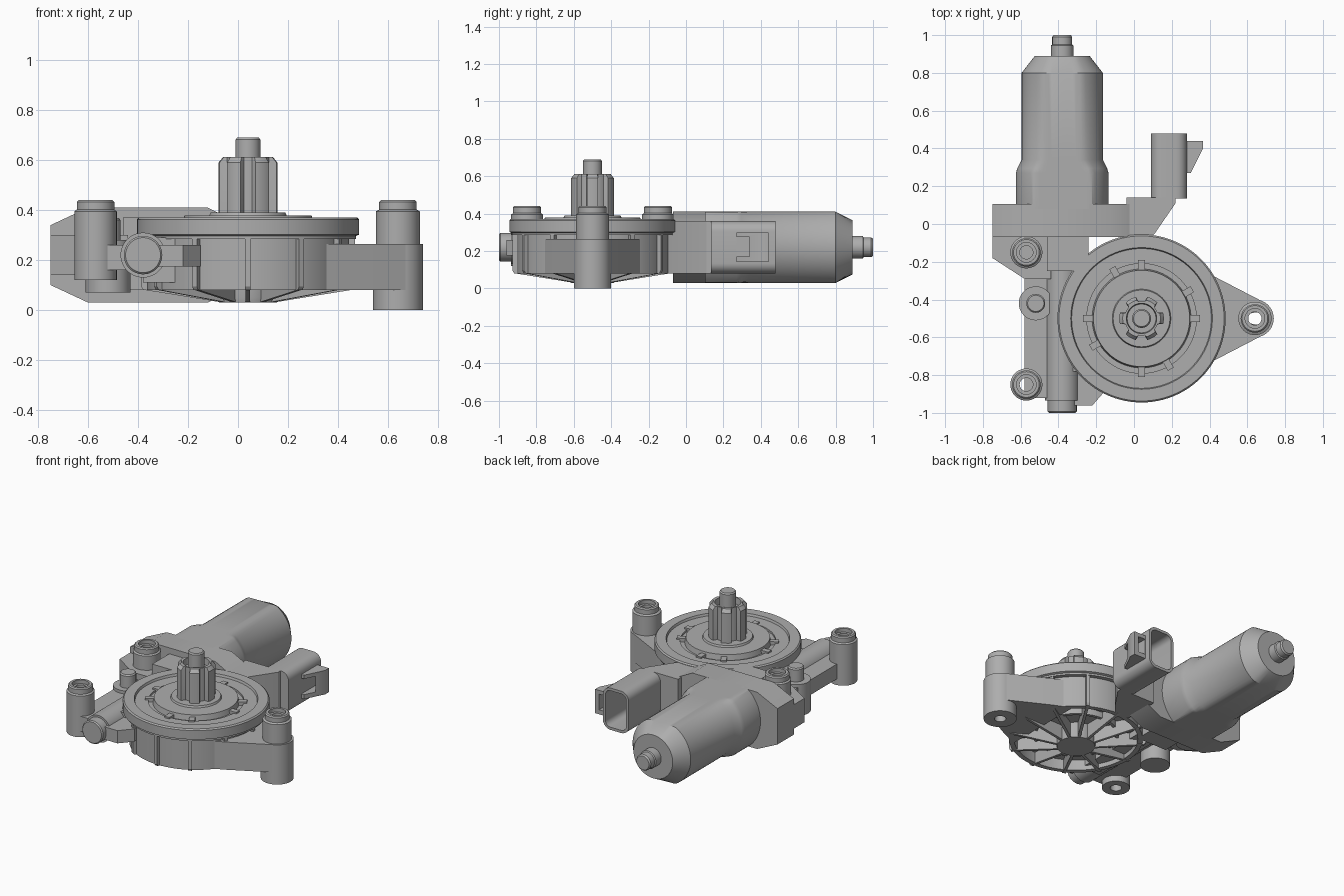
import bpy, bmesh
from math import sin, cos, pi, radians
from mathutils import Vector, Matrix

if "Cube" in bpy.data.objects:
    bpy.data.objects.remove(bpy.data.objects["Cube"])

COLOR = (0.42, 0.42, 0.42, 1)
grey = bpy.data.materials.new("plain grey")
grey.use_nodes = True
grey.diffuse_color = COLOR
grey.node_tree.nodes["Principled BSDF"].inputs["Base Color"].default_value = COLOR

AXIS = Vector((0.04, -0.5, 0))       # gear centre
MOTOR = Vector((-0.38, 0, 0.22))     # motor and worm axis
parts = []


def loft(name, rings, closed=False):
    """Skin equal-length rings; cap the ends unless the loop closes."""
    bm = bmesh.new()
    loops = [[bm.verts.new(p) for p in ring] for ring in rings]
    n = len(rings[0])
    pairs = list(zip(loops, loops[1:]))
    if closed:
        pairs.append((loops[-1], loops[0]))
    else:
        bm.faces.new(loops[0])
        bm.faces.new(loops[-1])
    for a, b in pairs:
        for i in range(n):
            j = (i + 1) % n
            bm.faces.new((a[i], a[j], b[j], b[i]))
    bmesh.ops.recalc_face_normals(bm, faces=bm.faces)
    mesh = bpy.data.meshes.new(name)
    bm.to_mesh(mesh)
    bm.free()
    mesh.materials.append(grey)
    obj = bpy.data.objects.new(name, mesh)
    bpy.context.collection.objects.link(obj)
    parts.append(obj)
    return obj


def lathe(name, profile, origin, along_y=False, closed=False, flat=None, slot=None, seg=72):
    """Turn (radius, height) points; flat limits z, slot limits radius by angle."""
    rings = []
    for r, h in profile:
        ring = []
        for i in range(seg):
            a = 2 * pi * i / seg
            rr = slot(r, a) if slot else r
            u, v = rr * cos(a), rr * sin(a)
            if flat:
                v = max(-flat, min(flat, v))
            ring.append(Vector(origin) + Vector((u, h, v) if along_y else (u, v, h)))
        rings.append(ring)
    return loft(name, rings, closed)


def prism(name, outline, z0, z1):
    return loft(name, [[(x, y, z) for x, y in outline] for z in (z0, z1)])


def box(name, x0, x1, y0, y1, z0, z1):
    return prism(name, [(x0, y0), (x1, y0), (x1, y1), (x0, y1)], z0, z1)


def cut(target, cutter):
    parts.remove(cutter)
    cutter.hide_render = True
    cutter.hide_set(True)
    mod = target.modifiers.new("cut", 'BOOLEAN')
    mod.operation = 'DIFFERENCE'
    mod.solver = 'EXACT'
    mod.object = cutter


def boss(name, x, y, low, r, foot=None):
    """Mounting post with a through hole and a narrower collar."""
    base = foot or (r, low + 0.08)
    lathe(name, [(0.035, low), (base[0], low), base, (r, base[1]), (r, 0.395),
                 (0.075, 0.402), (0.075, 0.433), (0.068, 0.44), (0.052, 0.44),
                 (0.052, 0.415), (0.035, 0.415)], (x, y, 0), closed=True, seg=40)


# Gear housing: rim, recessed top track and dished underside
lathe("gear_housing", [
    (0.01, 0.03), (0.115, 0.03), (0.12, 0.05), (0.12, 0.13), (0.24, 0.13), (0.24, 0.11),
    (0.26, 0.11), (0.26, 0.15), (0.375, 0.15), (0.375, 0.08), (0.405, 0.08), (0.405, 0.285),
    (0.432, 0.285), (0.432, 0.297), (0.445, 0.302), (0.445, 0.362), (0.437, 0.37),
    (0.375, 0.37), (0.37, 0.355), (0.29, 0.355), (0.29, 0.342), (0.262, 0.342),
    (0.255, 0.378), (0.155, 0.378), (0.15, 0.39), (0.01, 0.39)], AXIS, seg=96)

# Ribs under the dish and up the wall, and tabs in the top track
for k in range(12):
    turn = Matrix.Translation(AXIS) @ Matrix.Rotation(radians(30 * k), 4, 'Z')
    web = [(0.1, 0.03), (0.41, 0.08), (0.41, 0.16), (0.1, 0.16)]
    loft("underside_rib", [[turn @ Vector((r, s, z)) for r, z in web] for s in (-0.009, 0.009)])
    wall = [(0.39, 0.08), (0.418, 0.08), (0.428, 0.095), (0.428, 0.29), (0.39, 0.29)]
    loft("wall_rib", [[turn @ Vector((r, s, z)) for r, z in wall] for s in (-0.011, 0.011)])
    if k % 3 != 2:
        tab = [(0.25, 0.34), (0.31, 0.34), (0.31, 0.365), (0.25, 0.365)]
        loft("track_tab", [[turn @ Vector((r, s, z)) for r, z in tab] for s in (-0.018, 0.018)])


# Output pinion with six slots, and its shaft
def pinion_slot(r, a):
    off = (a - radians(30) + pi / 6) % (pi / 3) - pi / 6
    return min(r, 0.09) if abs(off) < radians(13) else r


lathe("pinion", [(0.06, 0.38), (0.118, 0.38), (0.118, 0.59), (0.1, 0.612), (0.08, 0.612),
                 (0.076, 0.57), (0.04, 0.57)], AXIS, slot=pinion_slot)
lathe("output_shaft", [(0.05, 0.4), (0.05, 0.682), (0.043, 0.69)], AXIS, seg=40)

# Motor can with flattened top and bottom, and its end bearing
lathe("motor_can", [(0.245, 0.08), (0.245, 0.27), (0.238, 0.295), (0.215, 0.34),
                    (0.215, 0.80), (0.145, 0.89)], MOTOR, along_y=True, flat=0.19)
lathe("motor_bearing", [(0.06, 0.87), (0.06, 0.945), (0.053, 0.95), (0.053, 0.99),
                        (0.046, 1.0)], MOTOR, along_y=True, seg=40)

# Chamfered flange between motor and gearbox
flange = [(-0.75, 0.1), (-0.6, 0.03), (-0.12, 0.03), (-0.005, 0.09),
          (-0.005, 0.35), (-0.12, 0.41), (-0.6, 0.41), (-0.75, 0.34)]
loft("motor_flange", [[(x, y, z) for x, z in flange] for y in (-0.07, 0.105)])
prism("flange_wing", [(-0.75, -0.06), (-0.75, -0.18), (-0.58, -0.29), (-0.44, -0.29),
                      (-0.44, -0.06)], 0.14, 0.30)

# Worm tube with end plug and the walls joining it to the housing
lathe("worm_tube", [(0.09, -0.935), (0.09, -0.05)], MOTOR, along_y=True, seg=48)
lathe("worm_plug", [(0.07, -1.0), (0.077, -0.993), (0.077, -0.9)], MOTOR, along_y=True, seg=48)
box("worm_neck", -0.46, -0.24, -0.25, -0.05, 0.08, 0.37)
box("worm_wall", -0.38, -0.24, -0.78, -0.06, 0.11, 0.29)
prism("worm_bracket", [(-0.36, -0.96), (-0.22, -0.96), (-0.15, -0.88), (-0.15, -0.78),
                       (-0.36, -0.78)], 0.175, 0.26)
box("side_plate", -0.58, -0.40, -0.92, -0.27, 0.16, 0.26)
lathe("locating_post", [(0.09, 0.07), (0.09, 0.28), (0.05, 0.28), (0.05, 0.36), (0.043, 0.368)],
      (-0.52, -0.42, 0), seg=40)

# Mounting posts and the arm that carries the outer one
boss("rear_mount", -0.57, -0.15, 0.12, 0.085)
boss("front_mount", -0.57, -0.85, 0.12, 0.085)
boss("side_mount", 0.64, -0.5, 0.0, 0.088, foot=(0.1, 0.265))
arm = [(0.30, -0.22), (0.42, -0.275), (0.69, -0.415), (0.69, -0.46), (0.58, -0.48)]
prism("side_arm", arm + [(x, -1 - y) for x, y in reversed(arm)], 0.08, 0.265)

# Connector neck and hollow plug socket
prism("connector_neck", [(-0.04, 0.14), (0.22, 0.14), (0.22, 0.11), (0.11, -0.05),
                         (0.06, -0.1), (-0.04, -0.1)], 0.08, 0.36)


def socket_ring(y, inset, bevel=0.055):
    ring = []
    for q, (sx, sz) in enumerate([(1, 1), (-1, 1), (-1, -1), (1, -1)]):
        for s in range(7):
            a = (q + s / 6) * pi / 2
            r = bevel - inset
            ring.append((0.185 + sx * (0.095 - bevel) + r * cos(a), y,
                         0.22 + sz * (0.14 - bevel) + r * sin(a)))
    return ring


loft("connector_socket", [socket_ring(0.135, 0), socket_ring(0.478, 0),
                          socket_ring(0.478, 0.018), socket_ring(0.22, 0.018)])

# Latch ramp with a channel behind it
latch = prism("connector_latch", [(0.265, 0.44), (0.365, 0.44), (0.365, 0.4),
                                  (0.30, 0.27), (0.265, 0.27)], 0.14, 0.30)
cut(latch, box("latch_cutter", 0.281, 0.335, 0.2, 0.5, 0.17, 0.275))

# Smooth round surfaces, keep edges sharp
bpy.ops.object.select_all(action='DESELECT')
for obj in parts:
    obj.select_set(True)
bpy.context.view_layer.objects.active = parts[0]
bpy.ops.object.shade_smooth_by_angle(angle=radians(30))
